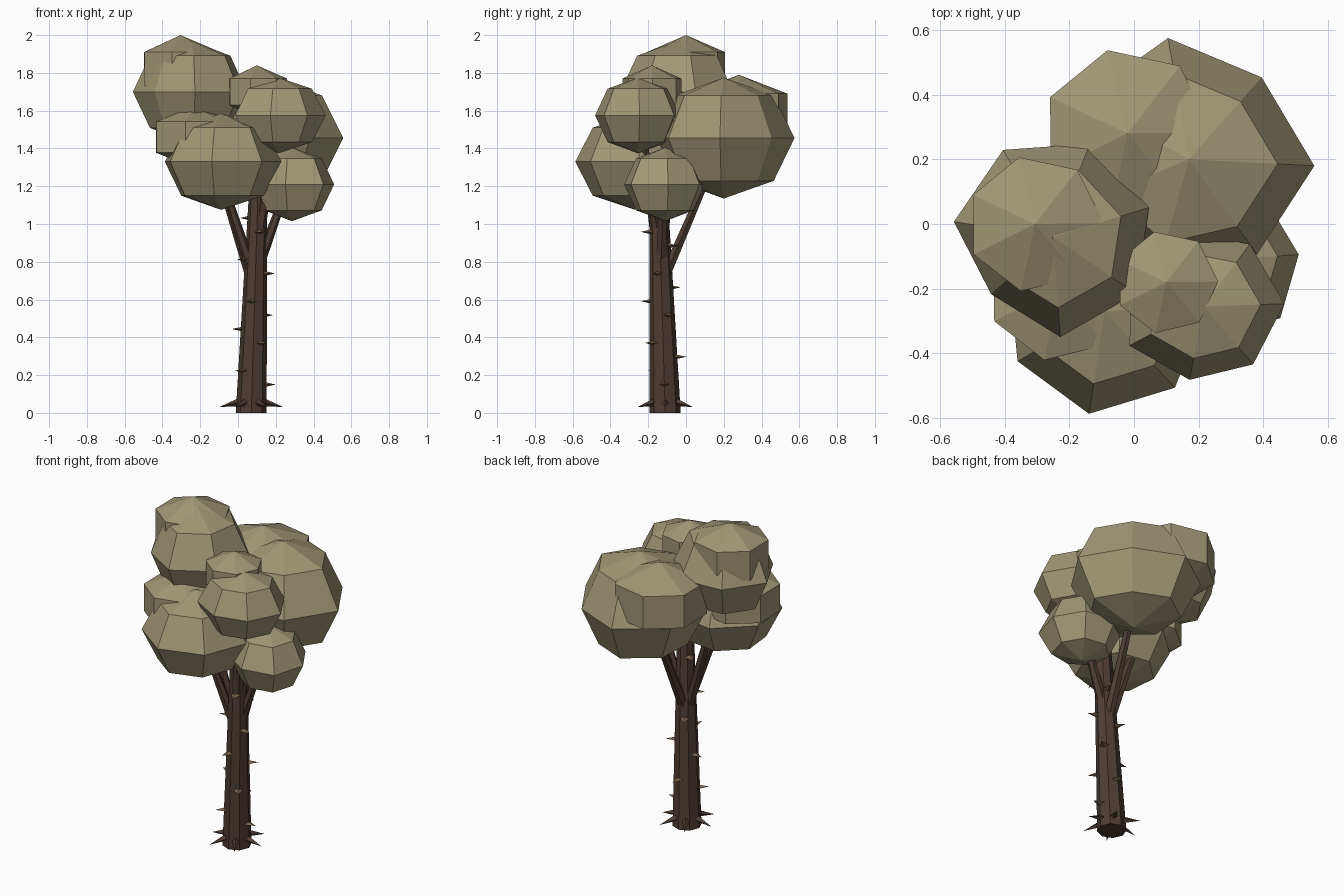
import bpy, bmesh
from math import pi, sin, cos, radians
from mathutils import Vector

cube = bpy.data.objects.get("Cube")
if cube:
    bpy.data.objects.remove(cube, do_unlink=True)


def material(name, rgb):
    m = bpy.data.materials.new(name)
    m.use_nodes = True
    m.diffuse_color = (*rgb, 1)
    bsdf = m.node_tree.nodes["Principled BSDF"]
    bsdf.inputs["Base Color"].default_value = (*rgb, 1)
    bsdf.inputs["Roughness"].default_value = 0.9
    return m


LEAF = material("dry_olive_leaf", (0.35, 0.31, 0.18))
BARK = material("dark_bark", (0.076, 0.046, 0.034))
THORN = material("thorn_brown", (0.20, 0.125, 0.075))


def finish(name, bm, mat):
    bmesh.ops.recalc_face_normals(bm, faces=bm.faces[:])
    mesh = bpy.data.meshes.new(name)
    bm.to_mesh(mesh)
    bm.free()
    mesh.materials.append(mat)
    obj = bpy.data.objects.new(name, mesh)
    bpy.context.collection.objects.link(obj)


def bridge(bm, a, b):
    n = len(a)
    for i in range(n):
        bm.faces.new((a[i], a[(i + 1) % n], b[(i + 1) % n], b[i]))


def clump(name, centre, radius, half_height, bands, phase, pull=(1,) * 7):
    """Faceted foliage ball: poles joined by bands; pull scales each meridian."""
    bm = bmesh.new()
    c = Vector(centre)
    sides = len(pull)
    rings = []
    for k in range(1, bands):
        lat = pi * k / bands - pi / 2
        ring = []
        for i, p in enumerate(pull):
            a = radians(phase) + 2 * pi * i / sides
            r = radius * p * cos(lat)
            ring.append(bm.verts.new(
                c + Vector((r * cos(a), r * sin(a), half_height * sin(lat)))))
        rings.append(ring)
    for a, b in zip(rings, rings[1:]):
        bridge(bm, a, b)
    for ring, z in ((rings[0], -half_height), (rings[-1], half_height)):
        pole = bm.verts.new(c + Vector((0, 0, z)))
        for i in range(sides):
            bm.faces.new((ring[i], ring[(i + 1) % sides], pole))
    finish(name, bm, LEAF)


def limb(name, path, sides):
    """Tapered limb through (x, y, z, radius) stations."""
    bm = bmesh.new()
    rings = [[bm.verts.new((x + r * cos(2 * pi * i / sides),
                            y + r * sin(2 * pi * i / sides), z))
              for i in range(sides)] for x, y, z, r in path]
    for a, b in zip(rings, rings[1:]):
        bridge(bm, a, b)
    bm.faces.new(rings[0])
    bm.faces.new(rings[-1])
    finish(name, bm, BARK)


def add_spike(bm, base, direction, length, width, thick):
    """Four-sided flattened spike."""
    d = direction.normalized()
    side = d.cross(Vector((0, 0, 1))).normalized()
    up = side.cross(d)
    ring = [bm.verts.new(base + v) for v in
            (side * width, up * thick, -side * width, -up * thick)]
    tip = bm.verts.new(base + d * length)
    bm.faces.new(ring)
    for i in range(4):
        bm.faces.new((ring[i], ring[(i + 1) % 4], tip))


# Foliage: large four-band balls, slightly uneven
for name, centre, r, h, phase, pull in (
        ("back_canopy", (0.17, 0.20, 1.455), 0.38, 0.32, -3,
         (1.02, 0.89, 1, 1, 1, 1, 0.95)),
        ("top_canopy", (-0.25, -0.04, 1.70), 0.31, 0.27, 17,
         (1, 1, 1, 1, 0.84, 1, 1)),
        ("front_canopy", (-0.09, -0.27, 1.33), 0.32, 0.255, 4,
         (1, 1, 1, 1, 0.97, 1, 1)),
        ("middle_canopy", (0.215, -0.255, 1.575), 0.24, 0.20, 2,
         (1.04, 1, 1, 1, 1.08, 0.96, 0.98)),
        ("low_canopy", (0.285, -0.11, 1.21), 0.22, 0.195, 4,
         (1.02, 1, 1, 1, 1, 1, 1.12))):
    clump(name, centre, r, h, 4, phase, pull)

# Foliage: smaller three-band tufts
for name, centre, r, h in (
        ("back_tuft", (-0.02, 0.28, 1.59), 0.305, 0.20),
        ("top_tuft", (-0.305, 0.0, 1.82), 0.245, 0.18),
        ("front_tuft", (-0.23, -0.20, 1.46), 0.26, 0.165),
        ("middle_tuft", (0.10, -0.18, 1.70), 0.185, 0.14),
        ("low_tuft", (0.175, -0.055, 1.295), 0.17, 0.125)):
    clump(name, centre, r, h, 3, 155)

# Trunk and branches
TOP = 1.25
FOOT, CROWN = Vector((0.07, -0.11, 0)), Vector((0.108, -0.148, TOP))
FOOT_R, CROWN_R = 0.082, 0.045


def trunk_at(z):
    t = z / TOP
    return FOOT.lerp(CROWN, t), FOOT_R + (CROWN_R - FOOT_R) * t


limb("trunk", [(*FOOT, FOOT_R), (*CROWN, CROWN_R)], 8)
for name, start, end in (
        ("back_branch", 0.68, (0.13, 0.18, 1.40)),
        ("top_branch", 0.66, (-0.18, -0.08, 1.52)),
        ("front_branch", 0.70, (-0.09, -0.21, 1.25)),
        ("low_branch", 0.74, (0.27, -0.12, 1.22)),
        ("middle_branch", 0.85, (0.20, -0.23, 1.50))):
    c, _ = trunk_at(start)
    limb(name, [(*c, 0.034), (*end, 0.018)], 6)

# Trunk thorns wind upward in a spiral
bm = bmesh.new()
for k in range(13):
    z = 0.15 + 0.0735 * k
    a = radians(-137.5 * k)
    c, r = trunk_at(z)
    out = Vector((cos(a), sin(a), 0))
    add_spike(bm, c + out * r * 0.85, out, 0.06, 0.028, 0.013)
finish("trunk_thorns", bm, THORN)

# Root spikes around the foot
bm = bmesh.new()
for k in range(6):
    a = 2 * pi * k / 6
    out = Vector((cos(a), sin(a), 0))
    add_spike(bm, FOOT + out * 0.06 + Vector((0, 0, 0.058)),
              out - Vector((0, 0, 0.25)), 0.112, 0.022, 0.022)
finish("root_spikes", bm, BARK)
